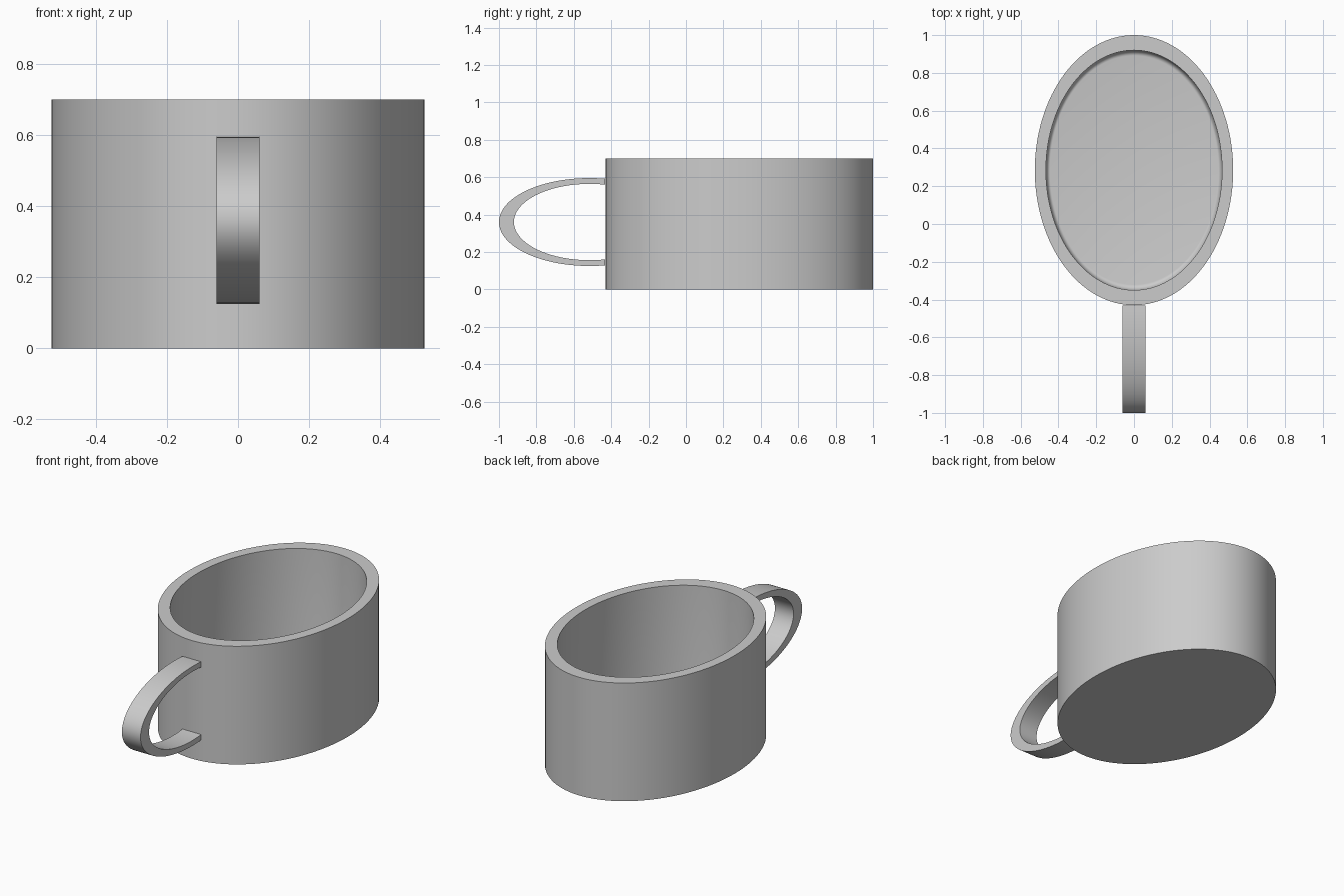
import bpy
import bmesh
from math import sin, cos, pi, asin, radians

cube = bpy.data.objects.get("Cube")
if cube:
    bpy.data.objects.remove(cube)

grey = bpy.data.materials.new("plain grey")
grey.use_nodes = True
COLOUR = (0.6, 0.6, 0.6, 1)
grey.diffuse_color = COLOUR
grey.node_tree.nodes["Principled BSDF"].inputs["Base Color"].default_value = COLOUR


def finish(name, bm):
    """Turn a bmesh into a smooth, sharp-edged object."""
    bmesh.ops.recalc_face_normals(bm, faces=bm.faces)
    mesh = bpy.data.meshes.new(name)
    bm.to_mesh(mesh)
    bm.free()
    mesh.materials.append(grey)
    obj = bpy.data.objects.new(name, mesh)
    bpy.context.collection.objects.link(obj)
    bpy.ops.object.select_all(action='DESELECT')
    obj.select_set(True)
    bpy.context.view_layer.objects.active = obj
    bpy.ops.object.shade_smooth_by_angle(angle=radians(35))


def bridge(bm, a, b, closed=True):
    """Join two rows of vertices with quads."""
    n = len(a)
    for i in range(n if closed else n - 1):
        j = (i + 1) % n
        bm.faces.new((a[i], a[j], b[j], b[i]))


# Cup body: oval lathe with a softly rounded inner floor edge
HALF_X, HALF_Y, CENTRE_Y, HEIGHT = 0.525, 0.715, 0.285, 0.7
INNER, FLOOR, FILLET = 0.888, 0.07, 0.04
SIDES = 128

profile = [(1, 0), (1, HEIGHT), (INNER, HEIGHT)]
for k in range(7):
    a = k / 6 * pi / 2
    profile.append((INNER - FILLET * (1 - cos(a)), FLOOR + FILLET * (1 - sin(a))))

bm = bmesh.new()
rings = []
for r, z in profile:
    rings.append([bm.verts.new((HALF_X * r * cos(2 * pi * i / SIDES),
                                CENTRE_Y + HALF_Y * r * sin(2 * pi * i / SIDES), z))
                  for i in range(SIDES)])
for lower, upper in zip(rings, rings[1:]):
    bridge(bm, lower, upper)
bm.faces.new(rings[0])
bm.faces.new(rings[-1])
finish("cup_body", bm)

# Handle: flat strap following part of an oval, cut flat against the cup
MID_Y, MID_Z, END_Y, HALF_WIDTH = -0.515, 0.36, -0.432, 0.061
STEPS = 64


def arc(half_y, half_z):
    extra = asin((END_Y - MID_Y) / half_y)
    start, sweep = pi / 2 - extra, pi + 2 * extra
    return [(MID_Y + half_y * cos(start + sweep * i / STEPS),
             MID_Z + half_z * sin(start + sweep * i / STEPS)) for i in range(STEPS + 1)]


bm = bmesh.new()
outer, inner = arc(0.485, 0.235), arc(0.405, 0.204)
rows = [[bm.verts.new((x, y, z)) for y, z in path]
        for path, x in ((outer, -HALF_WIDTH), (outer, HALF_WIDTH),
                        (inner, HALF_WIDTH), (inner, -HALF_WIDTH))]
for k in range(4):
    bridge(bm, rows[k], rows[(k + 1) % 4], closed=False)
for end in (0, -1):
    bm.faces.new([row[end] for row in rows])
finish("handle", bm)
